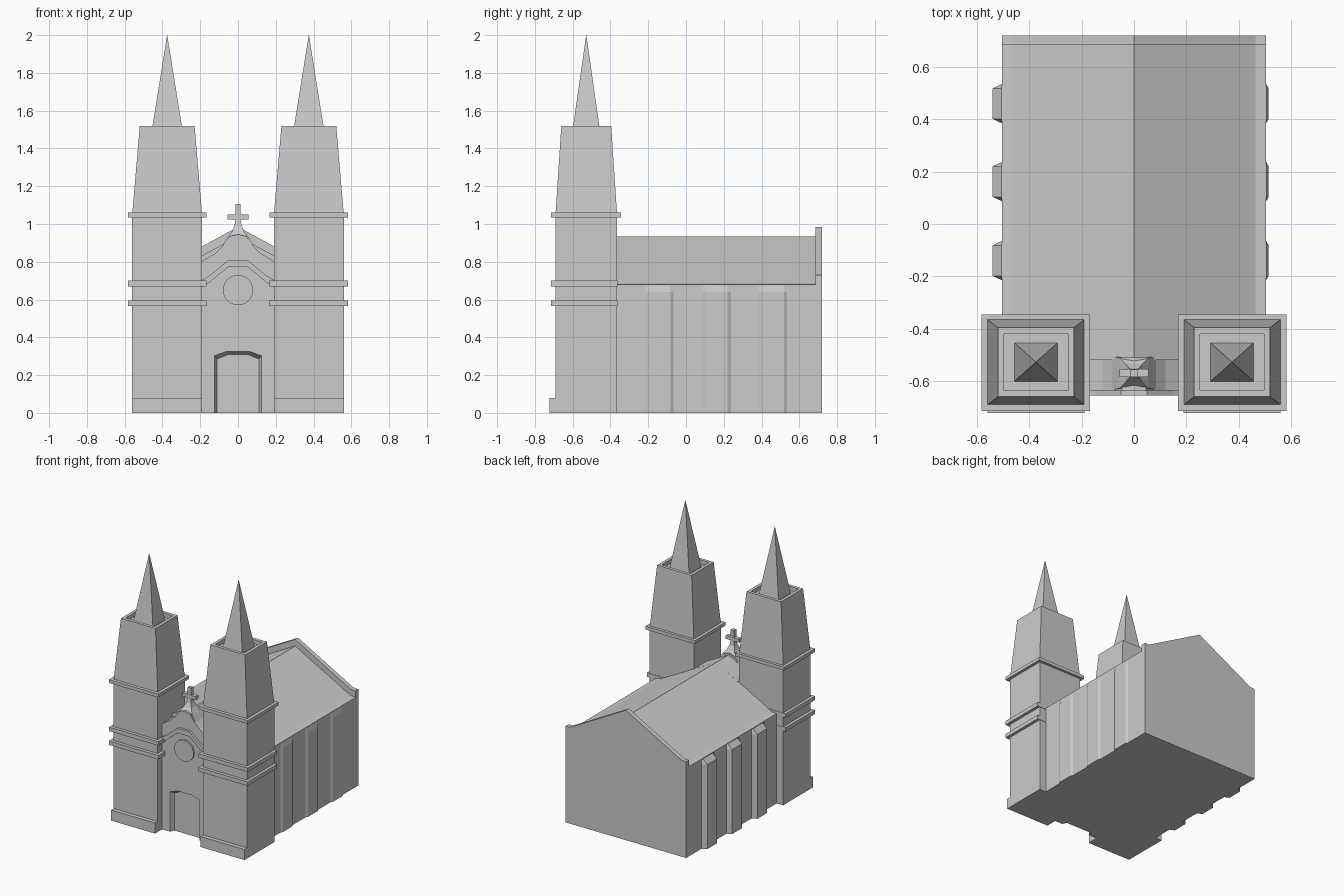
import bpy, bmesh, math

if "Cube" in bpy.data.objects:
    bpy.data.objects.remove(bpy.data.objects["Cube"])

TX, TY = 0.375, -0.528   # tower centre


def make(name, bm):
    bmesh.ops.recalc_face_normals(bm, faces=bm.faces[:])
    me = bpy.data.meshes.new(name)
    bm.to_mesh(me)
    bm.free()
    ob = bpy.data.objects.new(name, me)
    bpy.context.collection.objects.link(ob)
    return ob


def loft(name, rings):
    """Skin a list of equal-length point loops and cap both ends."""
    bm = bmesh.new()
    loops = [[bm.verts.new(p) for p in r] for r in rings]
    n = len(loops[0])
    for a, b in zip(loops, loops[1:]):
        for i in range(n):
            j = (i + 1) % n
            bm.faces.new((a[i], a[j], b[j], b[i]))
    bm.faces.new(loops[0])
    bm.faces.new(loops[-1])
    return make(name, bm)


def prism(name, pts, y0, y1):
    return loft(name, [[(x, y, z) for x, z in pts] for y in (y0, y1)])


def stack(name, cx, cy, levels):
    """Rectangular rings given as (half x, half y, z)."""
    return loft(name, [[(cx + sx * hx, cy + sy * hy, z)
                        for sx, sy in ((-1, -1), (1, -1), (1, 1), (-1, 1))]
                       for hx, hy, z in levels])


def box(name, x0, x1, y0, y1, z0, z1):
    hx, hy = (x1 - x0) / 2, (y1 - y0) / 2
    return stack(name, (x0 + x1) / 2, (y0 + y1) / 2, [(hx, hy, z0), (hx, hy, z1)])


def mirrored(half):
    return half + [(-x, z) for x, z in reversed(half) if x > 0]


# Nave with pitched roof, its extension between the towers, raised rear gable
prism("nave", mirrored([(0.505, 0), (0.505, 0.68), (0.465, 0.685), (0, 0.935)]), -0.365, 0.70)
prism("rear_gable", mirrored([(0.505, 0), (0.505, 0.73), (0.465, 0.732), (0, 0.985)]), 0.685, 0.72)
prism("nave_front", mirrored([(0.195, 0), (0.195, 0.831), (0, 0.935)]), -0.52, -0.36)

# Side buttresses, deeper on the left than on the right
for side, depth in ((-1, 0.036), (1, 0.010)):
    for k, y in enumerate((-0.14, 0.162, 0.46)):
        def ring(d, z):
            return [(side * 0.49, y - 0.075, z), (side * 0.505, y - 0.075, z),
                    (side * (0.505 + d), y - 0.058, z), (side * (0.505 + d), y + 0.058, z),
                    (side * 0.505, y + 0.075, z), (side * 0.49, y + 0.075, z)]
        loft(f"buttress_{'left' if side < 0 else 'right'}_{k}",
             [ring(depth, 0), ring(depth, 0.64), ring(0.001, 0.675)])

# Towers: shaft, tapered belfry with sunken top, spire, bands, plinth
for s, tag in ((-1, "left"), (1, "right")):
    cx = s * TX
    stack(f"tower_{tag}", cx, TY, [
        (0.185, 0.163, 0), (0.185, 0.163, 1.05), (0.145, 0.132, 1.52),
        (0.122, 0.108, 1.52), (0.122, 0.108, 1.49)])
    stack(f"spire_{tag}", cx, TY, [(0.083, 0.074, 1.485), (0.0005, 0.0005, 2.0)])
    box(f"upper_band_{tag}", cx - 0.207, cx + 0.207, -0.715, -0.345, 1.035, 1.06)
    for z in (0.565, 0.67):
        box(f"band_{tag}_{z}", cx - 0.207, cx + 0.207, -0.715, -0.362, z, z + 0.03)
    box(f"plinth_{tag}", cx - 0.185, cx + 0.185, -0.722, -0.66, 0, 0.08)

# Facade wall between the towers, with a splayed doorway cut out
wall = prism("facade", mirrored([(0.195, 0), (0.195, 0.80), (0.12, 0.845),
                                 (0.075, 0.89), (0.045, 0.935), (0, 0.945)]), -0.637, -0.51)


def door(w, shoulder, top, y):
    return [(x, y, z) for x, z in mirrored([(w, -0.02), (w, shoulder), (w * 0.5, top)])]


cutter = loft("door_cutter", [door(0.137, 0.312, 0.335, -0.66), door(0.125, 0.302, 0.325, -0.637),
                              door(0.110, 0.286, 0.308, -0.605)])
cutter.hide_render = True
cutter.hide_set(True)
mod = wall.modifiers.new("doorway", "BOOLEAN")
mod.operation = "DIFFERENCE"
mod.solver = "EXACT"
mod.object = cutter
bpy.context.view_layer.objects.active = wall
bpy.ops.object.modifier_apply(modifier=mod.name)
bpy.data.objects.remove(cutter)

# Bent cornice over the round window
top = [(-0.195, 0.70), (-0.15, 0.727), (-0.05, 0.81), (0.05, 0.81), (0.15, 0.727), (0.195, 0.70)]
prism("cornice", top + [(x, z - 0.036) for x, z in reversed(top)], -0.655, -0.62)

# Round window disc
prism("round_window", [(0.08 * math.cos(2 * math.pi * i / 32), 0.65 + 0.08 * math.sin(2 * math.pi * i / 32))
                       for i in range(32)], -0.648, -0.62)

# Flared pedestal and cross on the gable
stack("pedestal", 0, -0.57, [(0.085, 0.064, 0.88), (0.055, 0.058, 0.93), (0.032, 0.035, 0.96),
                             (0.020, 0.020, 0.99), (0.014, 0.015, 1.02)])
box("cross_upright", -0.014, 0.014, -0.584, -0.556, 1.0, 1.105)
box("cross_arm", -0.056, 0.056, -0.585, -0.555, 1.025, 1.051)
